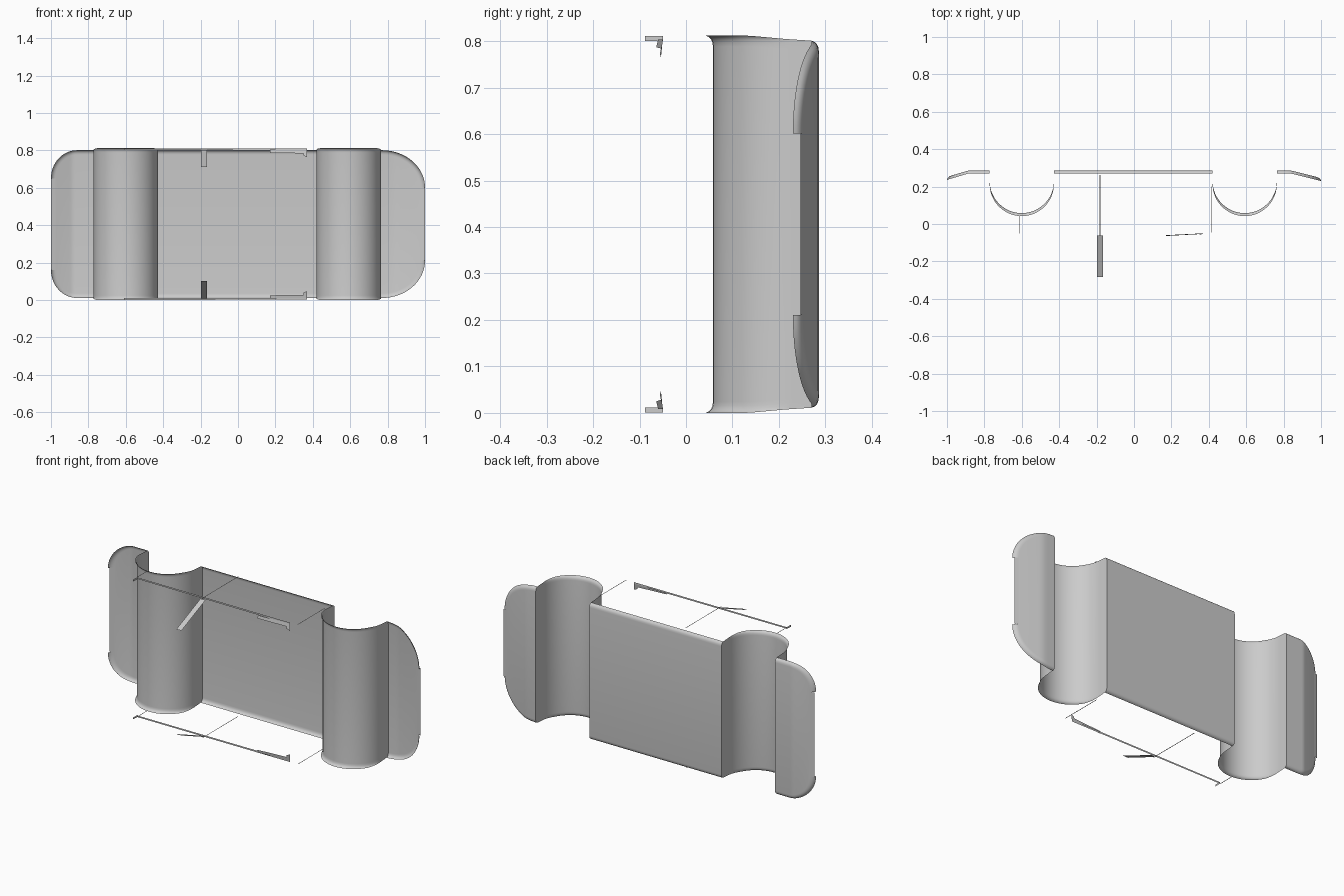
import bpy
from math import sin, cos, pi

if "Cube" in bpy.data.objects:
    bpy.data.objects.remove(bpy.data.objects["Cube"])

ZC = 0.406                       # mid height, everything mirrors about it
LIP = [(0.024, 0), (0.015, 0.001), (0.008, 0.004), (0.003, 0.009), (0, 0.016)]  # inset, forward bend
YB = 0.286                       # back plane


def make(name, verts, faces, smooth=False):
    me = bpy.data.meshes.new(name)
    me.from_pydata(verts, [], faces)
    ob = bpy.data.objects.new(name, me)
    bpy.context.collection.objects.link(ob)
    if smooth:
        bpy.ops.object.select_all(action='DESELECT')
        ob.select_set(True)
        bpy.context.view_layer.objects.active = ob
        bpy.ops.object.shade_smooth_by_angle(angle=0.6)
    return ob


def half_height(y):
    t = min(1, max(0, (y - 0.15) / 0.12))
    return 0.406 - 0.011 * t


def plain(x, y):
    """Straight column: points along the lip as (x, y, half height)."""
    return [(x, y - d, half_height(y) - s) for s, d in LIP]


def groove(c, r=0.172, n=24):
    cols = [plain(c - r, YB)]
    for i in range(n + 1):
        a = pi * i / n
        cols.append(plain(c - r * cos(a), 0.23 - r * sin(a)))
    return cols + [plain(c + r, YB)]


def wing(side, inner, a, b, fold, y_end, n=16):
    """Rounded outer wing, columns running outward from the groove."""
    def yy(x):
        t = max(0, (x - fold) / (1 - fold))
        return YB + (y_end - YB) * t
    cols = [plain(side * inner, YB)]
    for i in range(n + 1):
        t = pi / 2 * i / n
        col = []
        for s, d in LIP:
            x = 1 - a + (a - s) * sin(t)
            col.append((side * x, yy(x) - d, 0.395 - b + (b - s) * cos(t)))
        cols.append(col)
    return cols


def sheet(name, cols, edge=None):
    verts, faces = [], []
    k = len(LIP)
    for col in cols:
        verts += [(x, y, ZC - h) for x, y, h in reversed(col)]
        verts += [(x, y, ZC + h) for x, y, h in col]
    m = 2 * k
    for i in range(len(cols) - 1):
        for j in range(m - 1):
            p = i * m + j
            faces.append((p, p + m, p + m + 1, p + 1))
    # straight outer edge strips of the wings
    for ci, x, y in edge or []:
        h = cols[ci][0][2]
        q = (ci % len(cols)) * m + k
        v = len(verts)
        verts += [(x, y, ZC - h), (x, y, ZC + h)]
        faces.append((q - 1, v, v + 1, q))
    return make(name, verts, faces, True)


# Bent body panel: left wing, groove, flat centre, groove, right wing
left = wing(-1, 0.772, 0.14, 0.15, 0.885, 0.252)[::-1]
right = wing(1, 0.764, 0.23, 0.20, 0.84, 0.246)
sheet("body_panel", left + groove(-0.6) + groove(0.592) + right,
      [(0, -1, 0.252), (-1, 1, 0.246)])


def mirrored_flat(name, pts):
    """Thin flat piece at the top and its mirror at the bottom."""
    for tag, s in (("top", 1), ("bottom", -1)):
        vs = [(x, y, z if s > 0 else 2 * ZC - z) for x, y, z in pts]
        make(f"{tag}_{name}", vs, [tuple(range(len(vs)))[::s]])


# Long thin rail in front of the panel
mirrored_flat("front_rail", [(-0.61, -0.05, 0.802), (0.37, -0.05, 0.800),
                             (0.37, -0.05, 0.810), (-0.61, -0.05, 0.811)])
# Stepped tip at the right end of the rail
mirrored_flat("rail_tip", [(0.17, -0.06, 0.804), (0.17, -0.064, 0.787), (0.35, -0.054, 0.784),
                           (0.35, -0.056, 0.773), (0.37, -0.054, 0.764), (0.37, -0.05, 0.804)])
# Sloping tab
mirrored_flat("sloping_tab", [(-0.197, -0.283, 0.71), (-0.165, -0.283, 0.71),
                              (-0.165, -0.062, 0.803), (-0.197, -0.062, 0.803)])
# Fine struts running from front to back
for nm, x, y0, y1 in (("left_strut", -0.613, -0.05, 0.045),
                      ("middle_strut", -0.182, -0.065, 0.262),
                      ("right_strut", 0.416, -0.045, 0.2)):
    mirrored_flat(nm, [(x - 0.002, y0, 0.811), (x + 0.002, y0, 0.811),
                       (x + 0.002, y1, 0.811), (x - 0.002, y1, 0.811)])
# Small upright plate at the left end of the rail
mirrored_flat("end_plate", [(-0.613, -0.088, 0.80), (-0.611, -0.05, 0.80),
                            (-0.611, -0.05, 0.811), (-0.613, -0.088, 0.811)])
